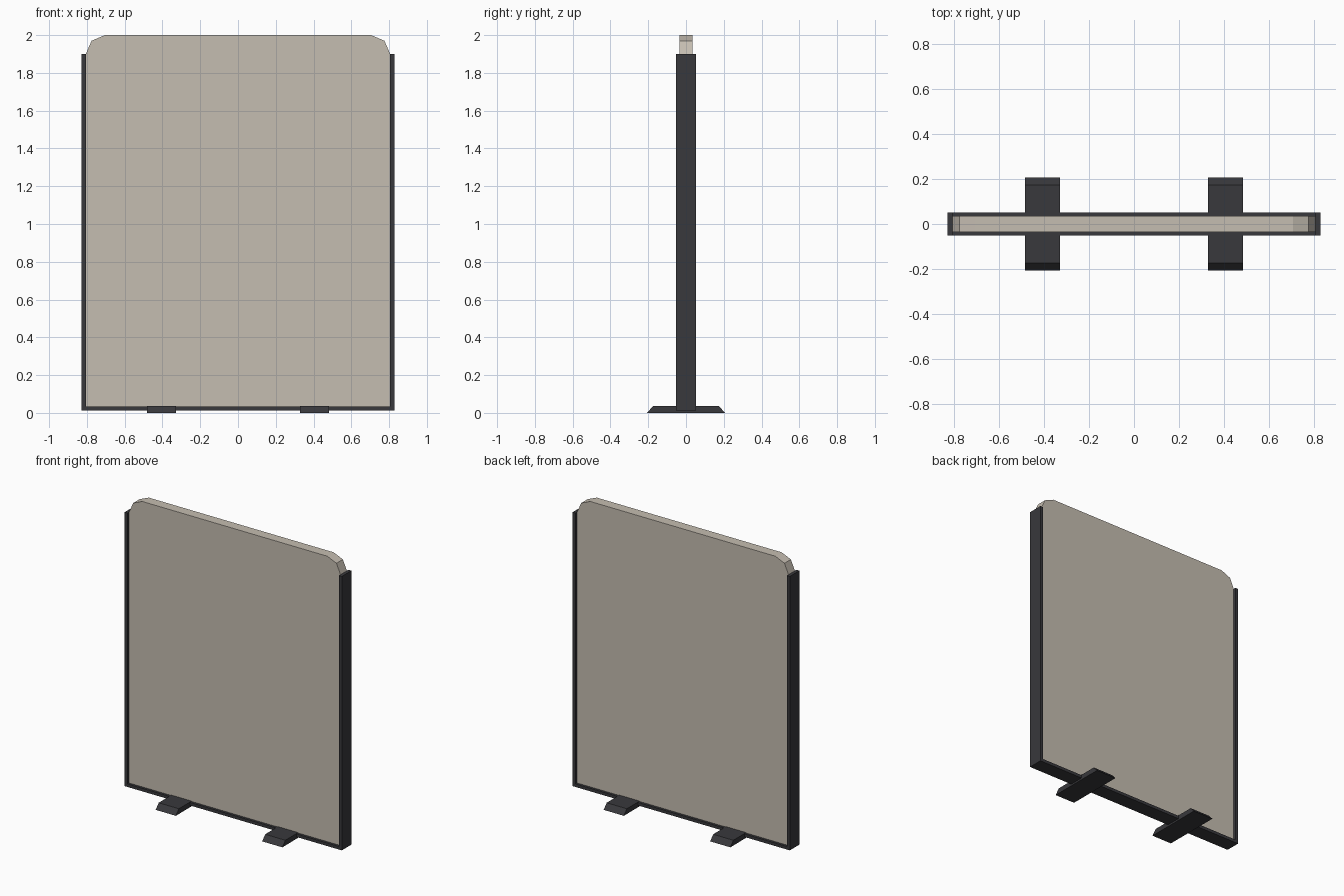
import bpy, bmesh
from mathutils import Vector

if "Cube" in bpy.data.objects:
    bpy.data.objects.remove(bpy.data.objects["Cube"])


def material(name, color):
    m = bpy.data.materials.new(name)
    m.diffuse_color = color
    m.use_nodes = True
    m.node_tree.nodes["Principled BSDF"].inputs["Base Color"].default_value = m.diffuse_color
    return m


def extrude_profile(name, points, thickness, to_3d, mat):
    """Extrude a closed 2D outline symmetrically; to_3d(u, v, w) places it."""
    bm = bmesh.new()
    half = thickness / 2
    face = bm.faces.new([bm.verts.new(to_3d(u, v, -half)) for u, v in points])
    new = bmesh.ops.extrude_face_region(bm, geom=[face])["geom"]
    shift = Vector(to_3d(0, 0, half)) - Vector(to_3d(0, 0, -half))
    bmesh.ops.translate(bm, vec=shift,
                        verts=[g for g in new if isinstance(g, bmesh.types.BMVert)])
    bmesh.ops.recalc_face_normals(bm, faces=bm.faces)
    mesh = bpy.data.meshes.new(name)
    bm.to_mesh(mesh)
    bm.free()
    mesh.materials.append(mat)
    obj = bpy.data.objects.new(name, mesh)
    bpy.context.collection.objects.link(obj)
    return obj


def mirrored(half):
    return half + [(-x, z) for x, z in reversed(half)]


fabric = material("beige_fabric", (0.56, 0.51, 0.44, 1))
metal = material("dark_metal", (0.04, 0.04, 0.045, 1))


def upright(u, v, w):
    return (u, w, v)


# Panel with clipped, faceted top corners
panel = [(0.806, 0.033), (0.806, 1.90), (0.775, 1.97), (0.705, 2.0)]
extrude_profile("screen_panel", mirrored(panel), 0.07, upright, fabric)

# U-shaped edge frame around the sides and bottom
frame = [(0.828, 0.012), (0.828, 1.90), (0.806, 1.90), (0.806, 0.033)]
extrude_profile("edge_frame", mirrored(frame), 0.104, upright, metal)

# Feet: flat bars with bevelled ends crossing under the frame
foot = [(0.207, 0.0), (0.174, 0.036)]
for side, x in (("left", -0.406), ("right", 0.406)):
    extrude_profile(side + "_foot", mirrored(foot), 0.154,
                    lambda u, v, w, x=x: (x + w, u, v), metal)
